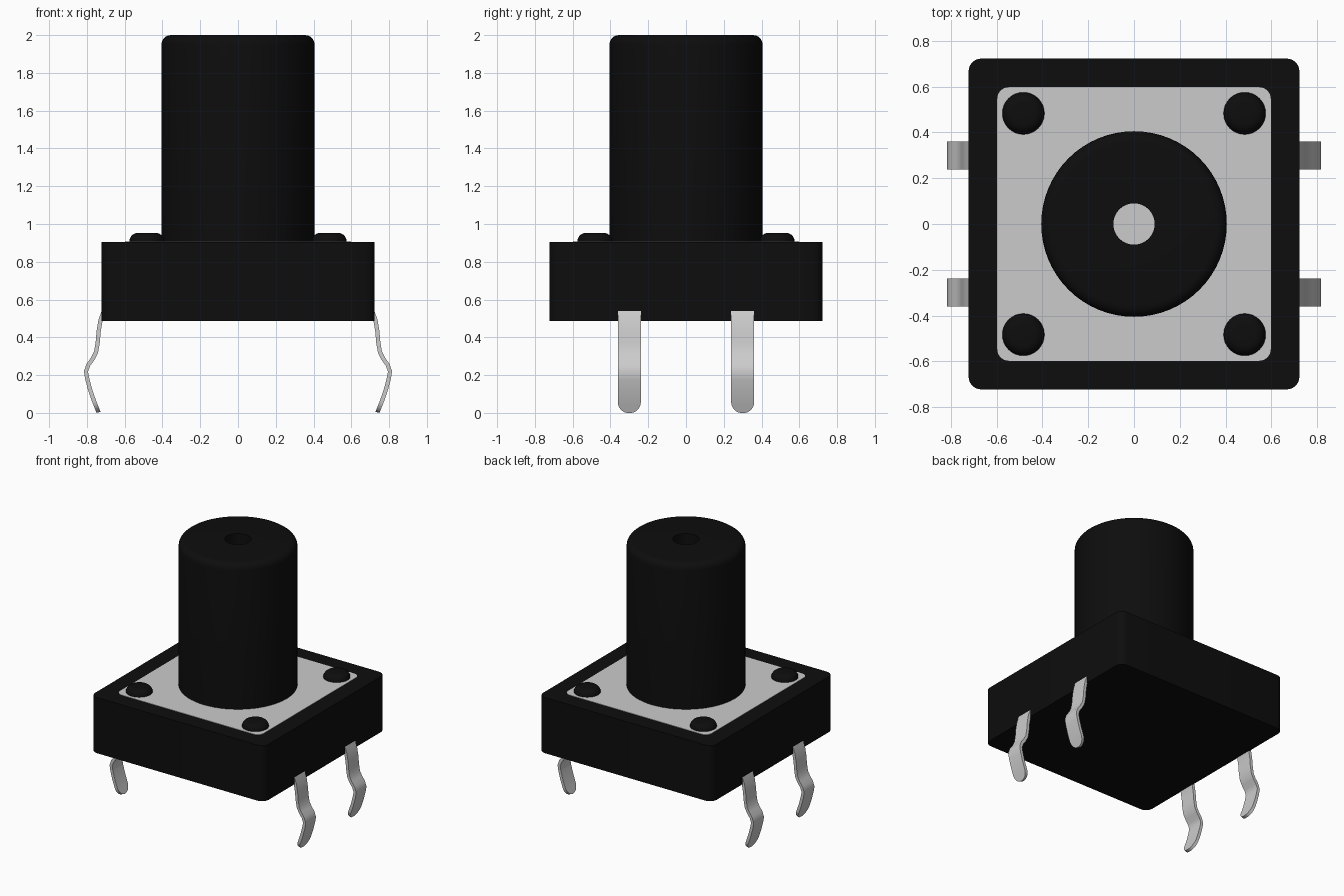
import bpy, bmesh, math
from mathutils import Vector

if "Cube" in bpy.data.objects:
    bpy.data.objects.remove(bpy.data.objects["Cube"], do_unlink=True)


def material(name, value):
    m = bpy.data.materials.new(name)
    m.use_nodes = True
    colour = (value, value, value, 1)
    m.diffuse_color = colour
    m.node_tree.nodes["Principled BSDF"].inputs["Base Color"].default_value = colour
    return m


black = material("black plastic", 0.004)
metal = material("light metal", 0.6)


def finish(name, bm, mat, angle=40):
    bmesh.ops.recalc_face_normals(bm, faces=bm.faces)
    mesh = bpy.data.meshes.new(name)
    bm.to_mesh(mesh)
    bm.free()
    mesh.materials.append(mat)
    ob = bpy.data.objects.new(name, mesh)
    bpy.context.collection.objects.link(ob)
    bpy.ops.object.select_all(action='DESELECT')
    ob.select_set(True)
    bpy.context.view_layer.objects.active = ob
    bpy.ops.object.shade_smooth_by_angle(angle=math.radians(angle))
    return ob


def rounded_slab(name, half, z0, z1, radius, mat):
    """Square slab with rounded vertical corners."""
    bm = bmesh.new()
    bmesh.ops.create_cube(bm, size=1)
    for v in bm.verts:
        v.co = (v.co.x * 2 * half, v.co.y * 2 * half, z1 if v.co.z > 0 else z0)
    upright = [e for e in bm.edges
               if abs(e.verts[0].co.z - e.verts[1].co.z) > (z1 - z0) / 2]
    bmesh.ops.bevel(bm, geom=upright, offset=radius, segments=6,
                    profile=0.5, affect='EDGES')
    return finish(name, bm, mat)


def lathe(name, profile, centre, mat, sides=64):
    """Turn an (r, z) profile about a vertical axis."""
    bm = bmesh.new()
    verts = [bm.verts.new((centre[0] + r, centre[1], z)) for r, z in profile]
    edges = [bm.edges.new(pair) for pair in zip(verts, verts[1:])]
    bmesh.ops.spin(bm, geom=verts + edges, cent=(*centre, 0), axis=(0, 0, 1),
                   angle=math.tau, steps=sides)
    bmesh.ops.remove_doubles(bm, verts=bm.verts, dist=0.0001)
    return finish(name, bm, mat)


def fillet(radius, top, size, steps=6):
    """Points of a rounded upper rim, from the wall to the top."""
    return [(radius - size + size * math.cos(a), top - size + size * math.sin(a))
            for a in (math.pi / 2 * i / steps for i in range(steps + 1))]


# Housing and its metal cover plate
rounded_slab("housing", 0.722, 0.487, 0.905, 0.055, black)
rounded_slab("cover_plate", 0.597, 0.88, 0.908, 0.05, metal)

# Plunger with a bore that reaches the plate
lathe("plunger", [(0.09, 0.9), (0.405, 0.9)] + fillet(0.405, 2, 0.05)
      + [(0.09, 2), (0.09, 0.9)], (0, 0), black)

# Corner rivets
for sx, side in ((1, "left"), (-1, "right")):
    for sy, end in ((-1, "front"), (1, "back")):
        lathe(f"rivet_{end}_{side}",
              [(0.092, 0.89)] + fillet(0.092, 0.953, 0.045) + [(0, 0.953)],
              (sx * 0.483, sy * 0.483), black, 32)

# Bent pins: centre line in x and z, with a rounded tip
bends = [(0.712, 0.535), (0.728, 0.49), (0.738, 0.43), (0.743, 0.37),
         (0.752, 0.32), (0.77, 0.285), (0.792, 0.255), (0.805, 0.22),
         (0.798, 0.18), (0.782, 0.12), (0.762, 0.062)]
WIDTH, THICK = 0.061, 0.011
tip_x, tip_z = 0.738, 0.002


def pin(name, sx, y):
    path = [(Vector(p), WIDTH) for p in bends]
    start, end = Vector(bends[-1]), Vector((tip_x, tip_z))
    for i in range(1, 9):
        a = math.pi / 2 * i / 8
        path.append((start.lerp(end, math.sin(a)), max(WIDTH * math.cos(a), 0.004)))
    bm = bmesh.new()
    rings = []
    for i, (p, w) in enumerate(path):
        along = (path[min(i + 1, len(path) - 1)][0] - path[max(i - 1, 0)][0]).normalized()
        n = Vector((-along.y, along.x)) * THICK
        rings.append([bm.verts.new((sx * (p.x + s * n.x), y + t * w, max(p.y + s * n.y, 0)))
                      for s, t in ((1, -1), (1, 1), (-1, 1), (-1, -1))])
    for a, b in zip(rings, rings[1:]):
        for k in range(4):
            j = (k + 1) % 4
            bm.faces.new((a[k], a[j], b[j], b[k]))
    bm.faces.new(rings[0])
    bm.faces.new(rings[-1])
    finish(name, bm, metal)


for sx, side in ((1, "left"), (-1, "right")):
    for sy, end in ((-1, "front"), (1, "back")):
        pin(f"pin_{end}_{side}", sx, sy * 0.3)
